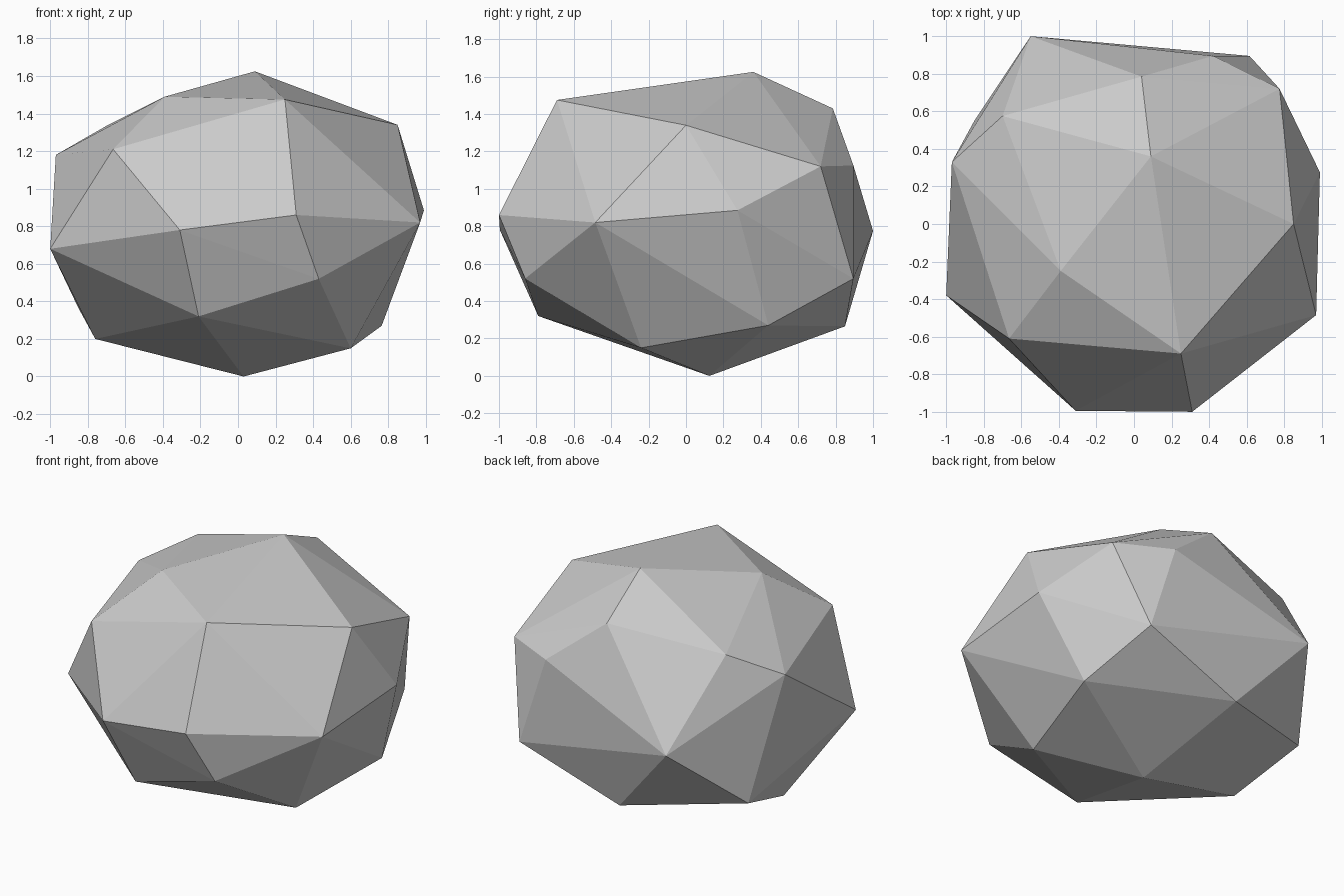
import bpy
import bmesh

# Remove the default cube if present
default_cube = bpy.data.objects.get("Cube")
if default_cube:
    bpy.data.objects.remove(default_cube, do_unlink=True)


def flat_material(name, colour):
    """Make a plain matte material in one linear colour."""
    material = bpy.data.materials.new(name)
    material.use_nodes = True
    material.diffuse_color = colour
    shader = material.node_tree.nodes["Principled BSDF"]
    shader.inputs["Base Color"].default_value = colour
    shader.inputs["Roughness"].default_value = 0.9
    return material


def hull_object(name, corners, material):
    """Wrap a convex faceted skin around the given corners."""
    bm = bmesh.new()
    for corner in corners:
        bm.verts.new(corner)
    result = bmesh.ops.convex_hull(bm, input=list(bm.verts))
    spare = [v for v in bm.verts if not v.link_faces]
    bmesh.ops.delete(bm, geom=spare, context="VERTS")
    bmesh.ops.recalc_face_normals(bm, faces=list(bm.faces))
    for face in bm.faces:
        face.smooth = False
    mesh = bpy.data.meshes.new(name)
    bm.to_mesh(mesh)
    bm.free()
    mesh.materials.append(material)
    obj = bpy.data.objects.new(name, mesh)
    bpy.context.collection.objects.link(obj)
    return obj


# Corners of the crown of the boulder
crown = [
    (.09, .36, 1.625), (.25, -.69, 1.475), (-.39, -.25, 1.49),
    (.85, 0, 1.34), (-.665, -.61, 1.21), (-.97, .33, 1.18),
    (-.7, .575, 1.335), (.04, .785, 1.43), (.775, .72, 1.12),
    (.42, .895, 1.125),
]

# Corners around the widest part
girdle = [
    (.615, .895, .52), (-.55, 1, .775), (.99, .275, .885),
    (.97, -.485, .82), (.31, -1, .86), (-.31, -.995, .78),
    (-1, -.38, .68), (.43, -.86, .52),
]

# Corners of the underside, tapering to the lowest point
underside = [
    (-.21, -.79, .32), (-.76, .045, .2), (.6, -.24, .15),
    (.765, .44, .27), (-.1, .85, .265), (-.85, .55, .365),
    (.03, .125, 0),
]

stone_grey = flat_material("stone grey", (0.6, 0.6, 0.6, 1))
hull_object("boulder", crown + girdle + underside, stone_grey)
